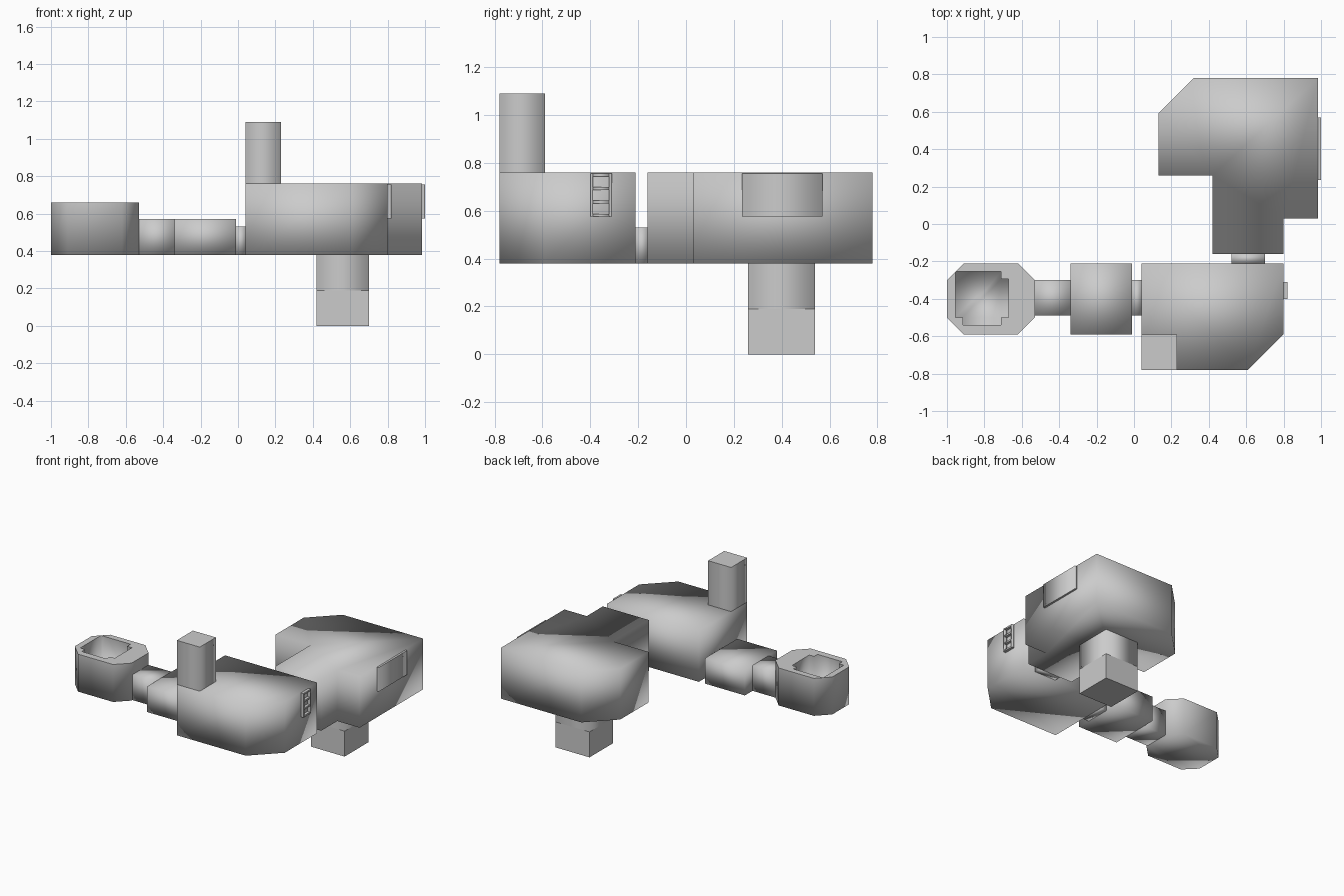
import bpy, bmesh

if "Cube" in bpy.data.objects:
    bpy.data.objects.remove(bpy.data.objects["Cube"])

FLOOR = 0.38


def prism(name, outline, z0, z1, flat_caps=False):
    """Extrude a counter-clockwise xy outline from z0 to z1, softly shaded."""
    bm = bmesh.new()
    base = bm.faces.new([bm.verts.new((x, y, z0)) for x, y in outline])
    ext = bmesh.ops.extrude_face_region(bm, geom=[base], use_keep_orig=True)
    for v in ext["geom"]:
        if isinstance(v, bmesh.types.BMVert):
            v.co.z = z1
    bmesh.ops.recalc_face_normals(bm, faces=bm.faces)
    for f in bm.faces:
        f.smooth = not (flat_caps and abs(f.normal.z) > 0.9)
    mesh = bpy.data.meshes.new(name)
    bm.to_mesh(mesh)
    bm.free()
    obj = bpy.data.objects.new(name, mesh)
    bpy.context.collection.objects.link(obj)
    return obj


def box(name, x0, x1, y0, y1, z0, z1, flat_caps=True):
    return prism(name, [(x0, y0), (x1, y0), (x1, y1), (x0, y1)], z0, z1, flat_caps)


# Octagonal basin with a stepped opening in its top
c = 0.09
basin = prism("basin", [(-1 + c, -0.59), (-0.53 - c, -0.59), (-0.53, -0.59 + c), (-0.53, -0.21 - c),
                        (-0.53 - c, -0.21), (-1 + c, -0.21), (-1, -0.21 - c), (-1, -0.59 + c)],
              FLOOR, 0.66)
cutter = prism("basin_cutter", [(-0.955, -0.5), (-0.915, -0.5), (-0.915, -0.54), (-0.71, -0.54),
                                (-0.71, -0.5), (-0.67, -0.5), (-0.67, -0.295), (-0.71, -0.295),
                                (-0.71, -0.255), (-0.955, -0.255)], 0.43, 0.8)
cutter.hide_render = True
cut = basin.modifiers.new("opening", 'BOOLEAN')
cut.operation, cut.solver, cut.object = 'DIFFERENCE', 'EXACT', cutter
bpy.context.view_layer.update()
hollow = bpy.data.meshes.new_from_object(basin.evaluated_get(bpy.context.evaluated_depsgraph_get()))
basin.modifiers.clear()
basin.data = hollow
bpy.data.objects.remove(cutter)
for f in hollow.polygons:
    f.use_smooth = not (f.center.z > 0.65 and f.normal.z > 0.9)

# Passage between basin and front room
box("passage_neck", -0.53, -0.34, -0.49, -0.30, FLOOR, 0.57, False)
box("passage_block", -0.34, -0.01, -0.59, -0.21, FLOOR, 0.57, False)
box("west_connector", -0.01, 0.04, -0.49, -0.30, FLOOR, 0.53, False)

# Front room with chamfered corner and tall chimney
prism("front_room", [(0.04, -0.78), (0.61, -0.78), (0.80, -0.59), (0.80, -0.21), (0.04, -0.21)],
      FLOOR, 0.76)
box("chimney", 0.04, 0.23, -0.78, -0.59, 0.76, 1.09)

# Barred window on the front room
for i, y in enumerate((-0.40, -0.322)):
    box(f"window_post_{i}", 0.80, 0.82, y, y + 0.012, 0.575, 0.755)
for i in range(4):
    z = 0.575 + i * 0.056
    box(f"window_bar_{i}", 0.80, 0.82, -0.388, -0.322, z, z + 0.012)

# Back room, its connector and wall panel
box("north_connector", 0.52, 0.70, -0.21, -0.16, FLOOR, 0.53, False)
prism("back_room", [(0.42, -0.16), (0.80, -0.16), (0.80, 0.03), (0.985, 0.03), (0.985, 0.78),
                    (0.32, 0.78), (0.13, 0.59), (0.13, 0.26), (0.42, 0.26)], FLOOR, 0.76)
box("wall_panel", 0.985, 1.0, 0.235, 0.57, 0.575, 0.755)

# Shaft below the back room
box("shaft_upper", 0.42, 0.70, 0.26, 0.54, 0.19, FLOOR)
foot = box("shaft_foot", 0.42, 0.70, 0.26, 0.54, 0.0, 0.19)
for f in foot.data.polygons:
    f.use_smooth = False
